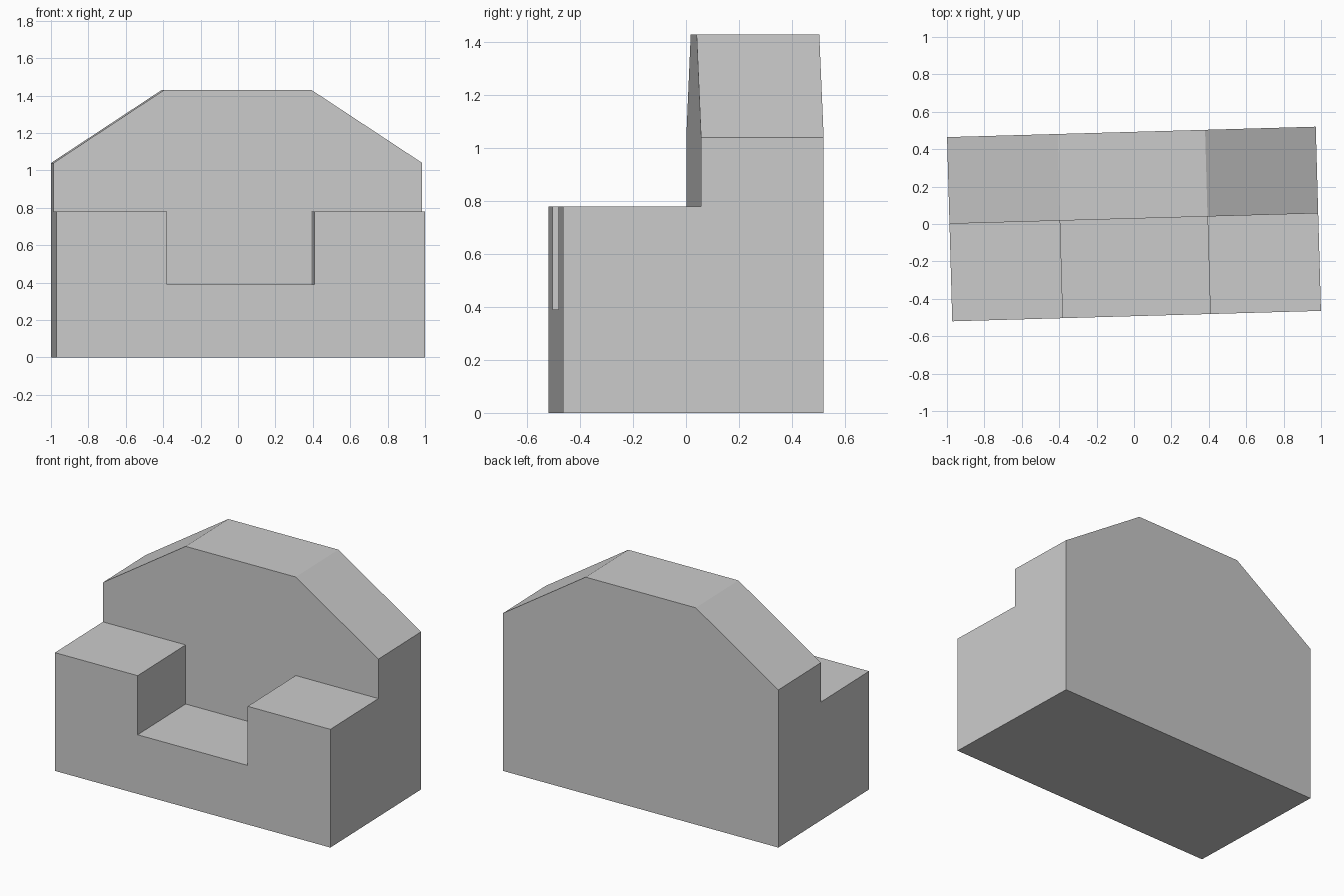
import bpy, bmesh, math

if "Cube" in bpy.data.objects:
    bpy.data.objects.remove(bpy.data.objects["Cube"])

HALF_W, HALF_D, WALL_Y = 0.986, 0.4925, 0.029
STEP, TURN = 0.394, math.radians(1.62)


def extrude_profile(name, half, y0, y1):
    """Mirror a half profile (x, z) about x = 0 and extrude it along y."""
    pts = half + [(-x, z) for x, z in reversed(half)]
    bm = bmesh.new()
    face = bm.faces.new([bm.verts.new((x, y0, z)) for x, z in pts])
    ext = bmesh.ops.extrude_face_region(bm, geom=[face])
    new = [v for v in ext["geom"] if isinstance(v, bmesh.types.BMVert)]
    bmesh.ops.translate(bm, verts=new, vec=(0, y1 - y0, 0))
    bmesh.ops.recalc_face_normals(bm, faces=bm.faces)
    mesh = bpy.data.meshes.new(name)
    bm.to_mesh(mesh)
    bm.free()
    obj = bpy.data.objects.new(name, mesh)
    bpy.context.collection.objects.link(obj)
    obj.rotation_euler.z = TURN
    return obj


# Full-depth block with the chamfered top
block = extrude_profile("stepped_block", [
    (HALF_W, 0), (HALF_W, 1.04), (STEP, 1.43)], -HALF_D, HALF_D)

# Space removed in front of the tall back: upper half plus central notch
cutter = extrude_profile("front_cutter", [
    (STEP, 0.39), (STEP, 0.78), (1.2, 0.78), (1.2, 1.7)], -0.8, WALL_Y)
cutter.hide_render = True

cut = block.modifiers.new("front_cut", "BOOLEAN")
cut.operation = "DIFFERENCE"
cut.solver = "EXACT"
cut.object = cutter

# Keep only the finished solid
bpy.context.view_layer.objects.active = block
block.select_set(True)
bpy.ops.object.modifier_apply(modifier=cut.name)
bpy.data.objects.remove(cutter)
